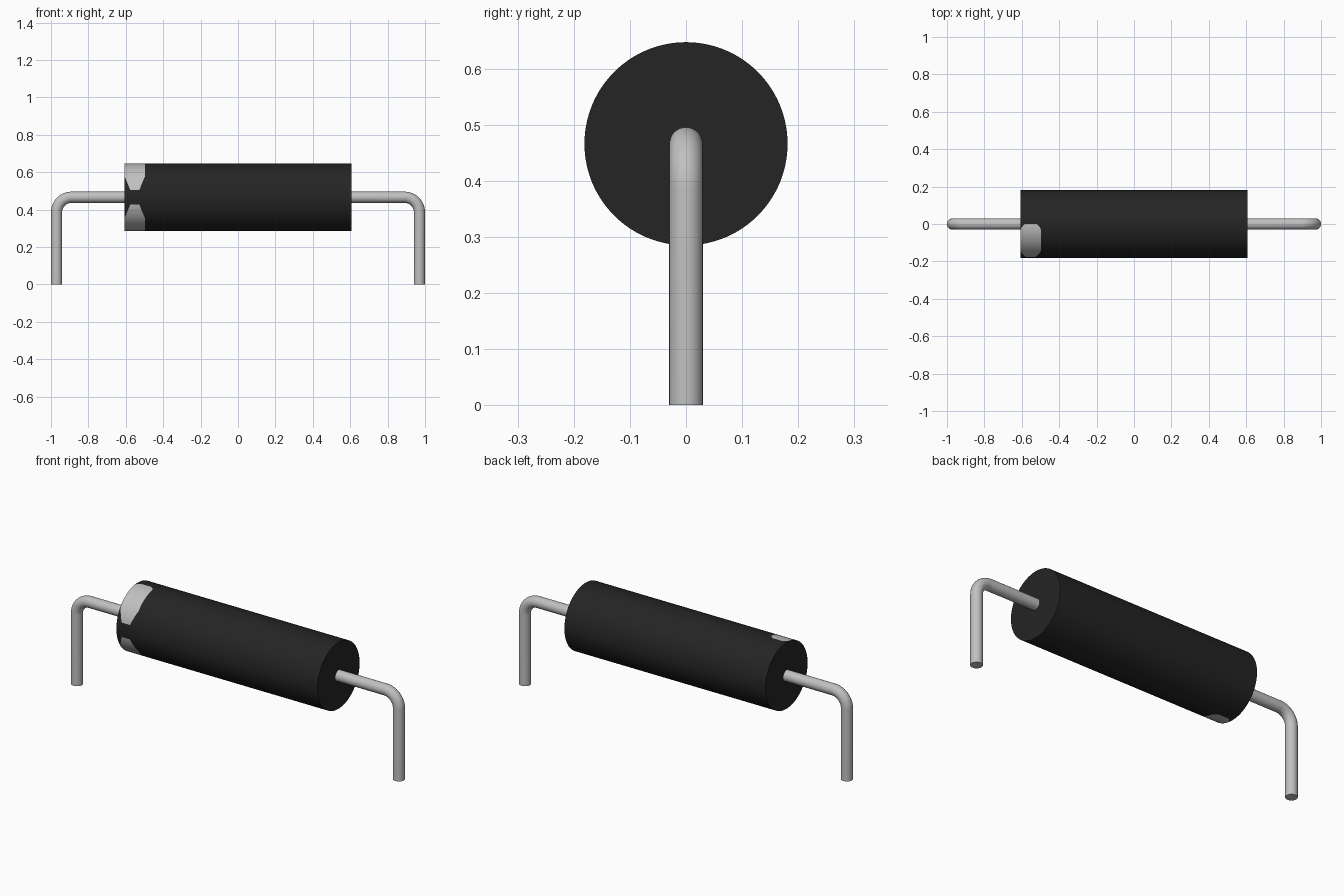
import bpy, bmesh, math
from mathutils import Vector

cube = bpy.data.objects.get("Cube")
if cube:
    bpy.data.objects.remove(cube, do_unlink=True)

AXIS_Z = 0.466       # height of the body axis
BODY_R = 0.181
BODY_X = 0.606       # half length of the body
WIRE_R = 0.03
LEG_X = 0.97
BEND_R = 0.08
BAND = (-BODY_X, -0.498)   # lengthwise limits of the polarity marks


def make_material(name, colour, roughness):
    mat = bpy.data.materials.new(name)
    mat.use_nodes = True
    mat.diffuse_color = (*colour, 1)
    bsdf = mat.node_tree.nodes["Principled BSDF"]
    bsdf.inputs["Base Color"].default_value = (*colour, 1)
    bsdf.inputs["Roughness"].default_value = roughness
    return mat


black = make_material("black_epoxy", (0.018, 0.018, 0.018), 0.6)
silver = make_material("silver_grey", (0.53, 0.53, 0.53), 0.5)


def finish(name, bm, materials):
    bmesh.ops.remove_doubles(bm, verts=bm.verts, dist=1e-5)
    bmesh.ops.recalc_face_normals(bm, faces=bm.faces)
    mesh = bpy.data.meshes.new(name)
    bm.to_mesh(mesh)
    bm.free()
    for mat in materials:
        mesh.materials.append(mat)
    obj = bpy.data.objects.new(name, mesh)
    bpy.context.collection.objects.link(obj)
    bpy.ops.object.select_all(action='DESELECT')
    obj.select_set(True)
    bpy.context.view_layer.objects.active = obj
    bpy.ops.object.shade_smooth_by_angle(angle=math.radians(35))
    return obj


def mark_edges(deg):
    """Left and right edge of a mark at an angle from the front."""
    d = abs(deg)
    if d < 37.5:                                   # tapered end
        t = max(0, (d - 12.5) / 25)
    else:                                          # rounded end
        t = 1 - 0.8 * max(0, (d - 80) / 10) ** 2 if d <= 90 else 0
    narrow = (-0.577, -0.527)
    return [n + (b - n) * t for n, b in zip(narrow, BAND)]


# Cylindrical body, with the marks cut into its faces
def build_body():
    bm = bmesh.new()
    step, count = 2.5, 144
    angles = [-180 + step * i for i in range(count)]
    columns = []
    for deg in angles:
        a = math.radians(deg)
        left, right = mark_edges(deg)
        columns.append([bm.verts.new((x, -BODY_R * math.cos(a), AXIS_Z + BODY_R * math.sin(a)))
                        for x in (BAND[0], left, right, BAND[1], BODY_X)])
    for i, deg in enumerate(angles):
        c, d = columns[i], columns[(i + 1) % count]
        marked = 12.5 < abs(deg + step / 2) < 90
        for k in range(4):
            f = bm.faces.new((c[k], c[k + 1], d[k + 1], d[k]))
            f.material_index = 1 if marked and k == 1 else 0
    bm.faces.new([c[0] for c in columns])
    bm.faces.new([c[4] for c in columns])
    # Collapsed slivers beside the marks vanish when doubles are merged
    return finish("body", bm, [black, silver])


# Bent wire lead, swept along an L-shaped path
def build_lead(name, side, sides=32, bends=12):
    path = [(BODY_X - 0.02, AXIS_Z, 0.0)]
    for i in range(bends + 1):
        a = math.pi / 2 * i / bends
        path.append((LEG_X - BEND_R + BEND_R * math.sin(a),
                     AXIS_Z - BEND_R + BEND_R * math.cos(a), a))
    path.append((LEG_X, 0.0, math.pi / 2))
    bm = bmesh.new()
    rings = []
    for x, z, a in path:
        out = Vector((math.sin(a), 0, math.cos(a)))
        ring = []
        for j in range(sides):
            t = 2 * math.pi * j / sides
            p = Vector((x, 0, z)) + WIRE_R * (out * math.cos(t) + Vector((0, math.sin(t), 0)))
            ring.append(bm.verts.new((side * p.x, p.y, p.z)))
        rings.append(ring)
    for r, s in zip(rings, rings[1:]):
        for j in range(sides):
            n = (j + 1) % sides
            bm.faces.new((r[j], r[n], s[n], s[j]))
    bm.faces.new(rings[0])
    bm.faces.new(rings[-1])
    return finish(name, bm, [silver])


build_body()
build_lead("left_lead", 1)
build_lead("right_lead", -1)
